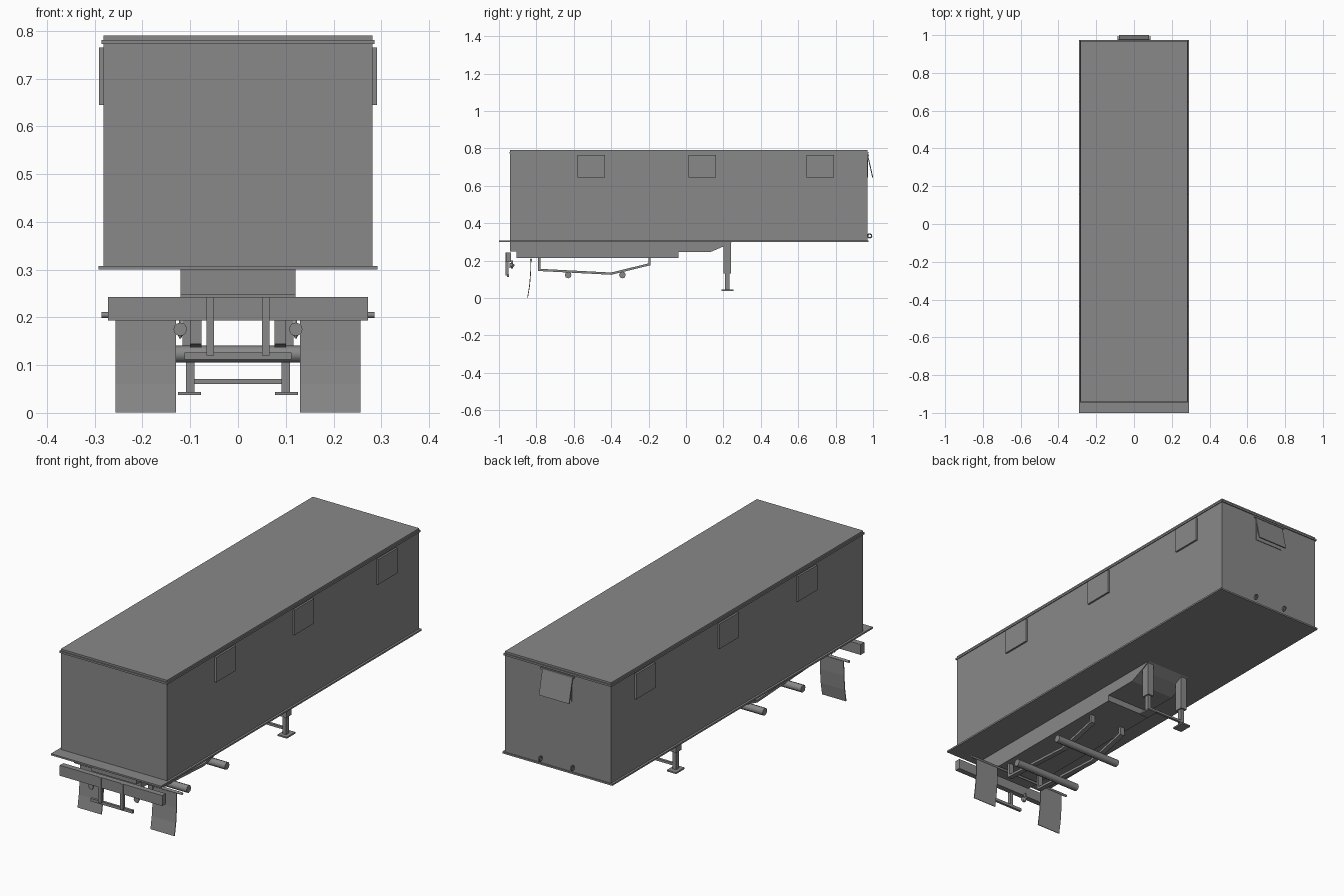
import bpy
import bmesh
import math
from mathutils import Vector

cube = bpy.data.objects.get("Cube")
if cube:
    bpy.data.objects.remove(cube, do_unlink=True)

grey = bpy.data.materials.new("trailer_grey")
grey.use_nodes = True
colour = (0.25, 0.25, 0.25, 1)
grey.diffuse_color = colour
grey.node_tree.nodes["Principled BSDF"].inputs["Base Color"].default_value = colour


def finish(name, bm):
    bmesh.ops.recalc_face_normals(bm, faces=bm.faces)
    mesh = bpy.data.meshes.new(name)
    bm.to_mesh(mesh)
    bm.free()
    mesh.materials.append(grey)
    obj = bpy.data.objects.new(name, mesh)
    bpy.context.collection.objects.link(obj)
    return obj


def box(name, x, y, z):
    """Box from (min, max) ranges."""
    bm = bmesh.new()
    bmesh.ops.create_cube(bm, size=1)
    for v in bm.verts:
        v.co = [r[0] if c < 0 else r[1] for c, r in zip(v.co, (x, y, z))]
    return finish(name, bm)


def extrude(name, profile, x0, x1):
    """Closed (y, z) profile extruded along x."""
    bm = bmesh.new()
    face = bm.faces.new([bm.verts.new((x0, y, z)) for y, z in profile])
    ext = bmesh.ops.extrude_face_region(bm, geom=[face])["geom"]
    for v in ext:
        if isinstance(v, bmesh.types.BMVert):
            v.co.x = x1
    return finish(name, bm)


def strip(name, path, thick, x0, x1):
    """Ribbon of constant thickness following a (y, z) path."""
    pts = [Vector(p) for p in path]
    left, right = [], []
    for i, p in enumerate(pts):
        d0 = (p - pts[i - 1]).normalized() if i else None
        d1 = (pts[i + 1] - p).normalized() if i < len(pts) - 1 else d0
        d0 = d0 or d1
        n = Vector((-(d0 + d1).y, (d0 + d1).x)).normalized()
        n *= thick / 2 / max(0.5, n.dot(Vector((-d0.y, d0.x))))
        left.append(p + n)
        right.append(p - n)
    return extrude(name, left + right[::-1], x0, x1)


def rod(name, start, end, r1, r2=None, sides=8):
    """Smooth round bar or cone between two points."""
    a, b = Vector(start), Vector(end)
    bm = bmesh.new()
    bmesh.ops.create_cone(bm, cap_ends=True, segments=sides, radius1=r1,
                          radius2=r1 if r2 is None else r2, depth=(b - a).length)
    turn = (b - a).to_track_quat('Z', 'Y')
    for v in bm.verts:
        v.co = turn @ v.co + (a + b) / 2
    for f in bm.faces:
        f.smooth = len(f.verts) == 4
    return finish(name, bm)


# Body, roof lip and floor
box("cargo_body", (-.282, .282), (-.94, .97), (.305, .79))
box("roof_lip", (-.286, .286), (-.945, .975), (.772, .781))
box("floor_plate", (-.292, .292), (-1, .975), (.3, .308))

# Central chassis
extrude("chassis", [(-.94, .301), (-.94, .248), (-.905, .248), (-.905, .215),
                    (-.04, .215), (-.04, .245), (.13, .245), (.2, .275),
                    (.25, .301)], -.12, .12)

# Rear bumper and underrun guard
box("bumper", (-.272, .272), (-.962, -.935), (.193, .243))
box("guard_bar", (-.112, .112), (-.958, -.946), (.112, .126))

# Mudflap pole, axles and landing gear brace
rod("mudflap_pole", (-.286, -.829, .205), (.286, -.829, .205), .006)
for name, y in (("front_axle", -.63), ("rear_axle", -.34)):
    rod(name, (-.18, y, .123), (.18, y, .123), .018)
box("landing_brace", (-.1, .1), (.218, .23), (.06, .071))

# Open vent flap on the end wall
strip("end_vent_flap", [(.971, .765), (.998, .645)], .005, -.08, .08)
box("end_vent_hinge", (-.088, .088), (.968, .978), (.76, .768))
box("end_vent_opening", (-.075, .075), (.968, .973), (.645, .765))

for side, s in (("left", 1), ("right", -1)):
    def span(a, b):
        return (a, b) if s > 0 else (-b, -a)

    # Side vent panels
    for part, y0 in (("first", -.58), ("middle", .013), ("last", .645)):
        box(f"{side}_{part}_vent", span(.28, .291), (y0, y0 + .147), (.645, .765))

    # Curved mudflap
    strip(f"{side}_mudflap", [(-.829, .205), (-.831, .13), (-.837, .06), (-.847, .001)],
          .004, *span(.13, .257))

    # Guard post and lamp
    box(f"{side}_guard_post", span(.05, .066), (-.966, -.95), (.12, .243))
    x = .121 * s
    rod(f"{side}_lamp", (x, -.943, .175), (x, -.918, .175), .014, .005, 12)
    rod(f"{side}_lamp_stem", (x, -.93, .175), (x, -.93, .156), .01, .002)
    box(f"{side}_lamp_bracket", span(.118, .124), (-.936, -.924), (.175, .2))

    # Suspension beam
    strip(f"{side}_suspension_beam", [(-.785, .216), (-.785, .15), (-.4, .13),
                                      (-.195, .18), (-.195, .216)], .012,
          *span(.076, .1))

    # Landing leg
    box(f"{side}_leg_sleeve", span(.084, .116), (.2, .24), (.13, .302))
    box(f"{side}_leg_shaft", span(.091, .109), (.209, .232), (.042, .135))
    box(f"{side}_foot", span(.077, .126), (.19, .255), (.037, .044))

    # Air line coupling: a ring made from short rods
    c = Vector((.085 * s, .982, .332))
    ring = [c + Vector((0, math.cos(a), math.sin(a))) * .011
            for a in (i * math.tau / 8 for i in range(8))]
    for i, p in enumerate(ring):
        rod(f"{side}_coupling_{i + 1}", ring[i - 1], p, .0035, sides=6)
